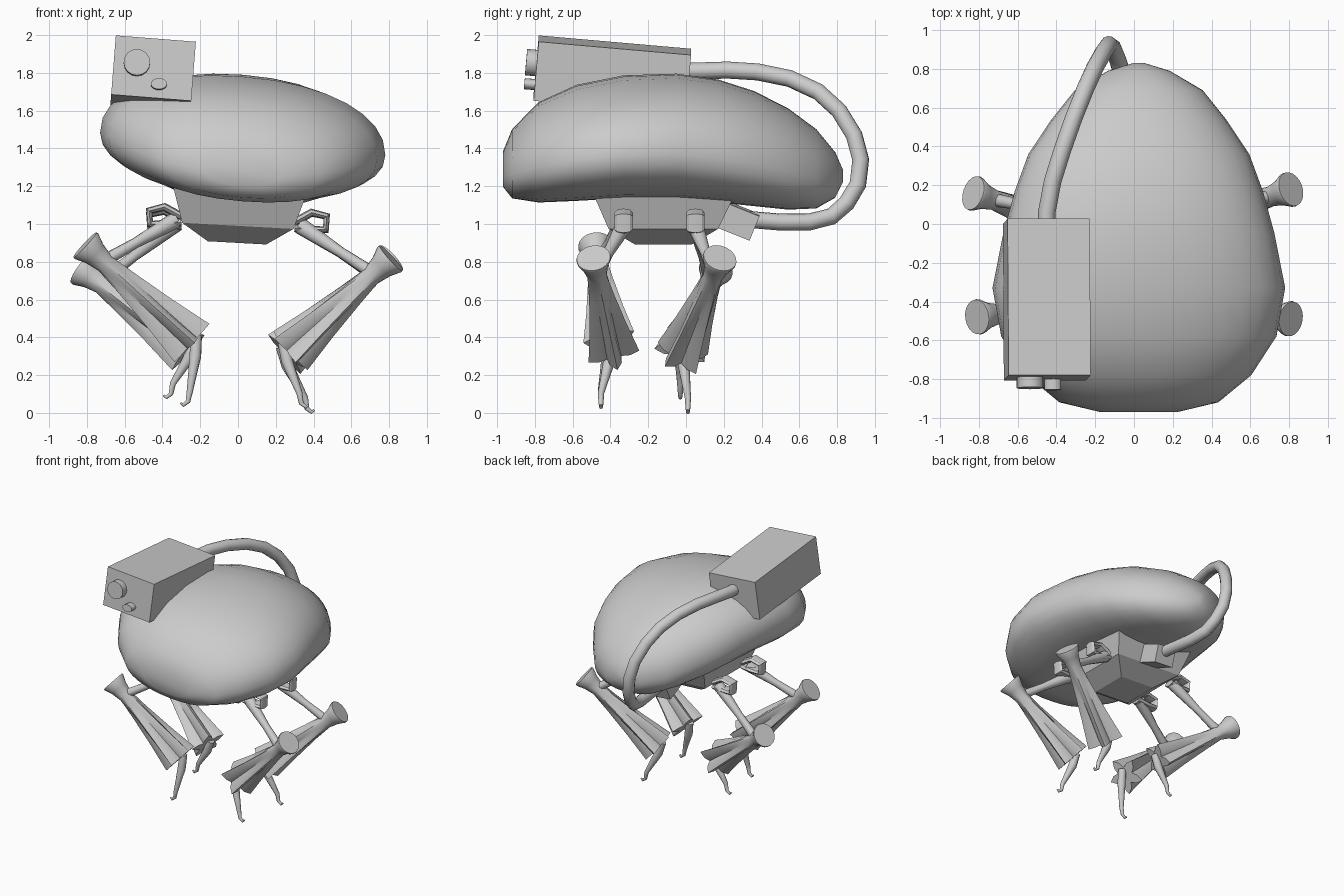
import bpy, bmesh, math
from mathutils import Vector, Matrix, Euler

if "Cube" in bpy.data.objects:
    bpy.data.objects.remove(bpy.data.objects["Cube"], do_unlink=True)

ROLL = math.radians(4.5)


def loft(name, rings, smooth=None):
    """Skin a list of equal-length point rings and cap both ends."""
    bm = bmesh.new()
    rows = [[bm.verts.new(p) for p in ring] for ring in rings]
    n = len(rows[0])
    for a, b in zip(rows, rows[1:]):
        for i in range(n):
            j = (i + 1) % n
            bm.faces.new((a[i], a[j], b[j], b[i]))
    bm.faces.new(rows[0])
    bm.faces.new(rows[-1])
    bmesh.ops.recalc_face_normals(bm, faces=bm.faces)
    mesh = bpy.data.meshes.new(name)
    bm.to_mesh(mesh)
    bm.free()
    obj = bpy.data.objects.new(name, mesh)
    bpy.context.collection.objects.link(obj)
    if smooth:
        bpy.ops.object.select_all(action='DESELECT')
        obj.select_set(True)
        bpy.context.view_layer.objects.active = obj
        bpy.ops.object.shade_smooth_by_angle(angle=math.radians(smooth))
    return obj


def tube(name, points, radii, sides=12, squash=(1, 1), flutes=None, smooth=50):
    """Sweep a round, squashed or fluted section along a path."""
    pts = [Vector(p) for p in points]
    flutes = flutes or [0] * len(pts)
    rings, u = [], None
    for k, p in enumerate(pts):
        d = (pts[min(k + 1, len(pts) - 1)] - pts[max(k - 1, 0)]).normalized()
        if u is None:
            u = d.cross(Vector((0, 0, 1)))
        u = (u - d * u.dot(d)).normalized()
        v = u.cross(d)
        ring = []
        for i in range(sides):
            a = math.tau * i / sides
            r = radii[k] * (1 - flutes[k] * (0.5 - 0.5 * math.cos(5 * a)))
            ring.append(p + u * (r * squash[0] * math.cos(a)) + v * (r * squash[1] * math.sin(a)))
        rings.append(ring)
    return loft(name, rings, smooth)


def box(name, size, matrix):
    x, y, z = (s / 2 for s in size)
    return loft(name, [[matrix @ Vector((sx * x, sy * y, h)) for sx, sy in
                        ((-1, -1), (1, -1), (1, 1), (-1, 1))] for h in (-z, z)])


def power(c, e):
    return math.copysign(abs(c) ** e, c)


# Egg-shaped body: y, half width, bottom, top
stations = [
    (-.97, .20, 1.20, 1.38), (-.92, .41, 1.14, 1.50), (-.78, .58, 1.12, 1.64),
    (-.58, .71, 1.13, 1.73), (-.33, .755, 1.145, 1.78), (-.05, .70, 1.14, 1.79),
    (.17, .64, 1.12, 1.76), (.36, .57, 1.10, 1.70), (.54, .45, 1.08, 1.61),
    (.69, .33, 1.085, 1.50), (.79, .16, 1.14, 1.38), (.83, .03, 1.22, 1.29)]
body_rings = []
for y, w, low, high in stations:
    mid = low + 0.44 * (high - low)
    ring = []
    for i in range(32):
        a = math.tau * i / 32
        x = w * power(math.cos(a), 0.92)
        s = power(math.sin(a), 0.92)
        z = mid + s * ((high - mid) if s > 0 else (mid - low))
        ring.append((x + 0.025, y, z - x * math.tan(ROLL)))
    body_rings.append(ring)
loft("body_shell", body_rings, 70)

# Camera case with two lenses
case = Matrix.Translation((-.45, -.39, 1.79)) @ Euler((math.radians(-5), ROLL, 0)).to_matrix().to_4x4()
box("camera_case", (.425, .81, .315), case)
for name, x, z, r, squash in (("main_lens", -.09, .02, .07, (1, 1)),
                              ("small_lens", .035, -.085, .043, (1, .68))):
    tube(name, [case @ Vector((x, y, z)) for y in (-.39, -.46)], (r, r), 16, squash)

# Hose from the case round the back to the undercarriage
hose = [(-.45, -.02, 1.81), (-.45, .06, 1.81), (-.42, .22, 1.815), (-.37, .38, 1.805),
        (-.31, .55, 1.77), (-.25, .70, 1.70), (-.20, .81, 1.60), (-.155, .89, 1.47),
        (-.13, .925, 1.34), (-.11, .91, 1.21), (-.085, .85, 1.11), (-.06, .77, 1.04),
        (-.03, .65, 1.01), (-.01, .50, 1.01), (0, .32, 1.025)]
tube("hose", hose, [.045] * len(hose), 12)

# Undercarriage: half width, front, back, height
tilt = Matrix.Translation((0, 0, 1)) @ Matrix.Rotation(ROLL * .7, 4, 'Y') @ Matrix.Translation((0, 0, -1))
hull = [(.155, -.27, .03, .90), (.295, -.41, .17, .99), (.36, -.5, .27, 1.2)]
loft("undercarriage", [[tilt @ Vector(p) for p in
                        ((-w, f, z), (w, f, z), (w, b, z), (-w, b, z))] for w, f, b, z in hull])
box("hose_socket", (.17, .2, .14),
    Matrix.Translation((0, .27, 1.02)) @ Euler((math.radians(-22), ROLL, 0)).to_matrix().to_4x4())

# Legs: hip, knee, ankle, claw tip
legs = {
    "front_left": ((.33, -.33, .99), (.81, -.49, .82), (.27, -.39, .33), (.36, -.45, .035)),
    "back_left": ((.33, .05, .99), (.81, .18, .82), (.26, -.02, .31), (.39, .01, .008)),
    "front_right": ((-.33, -.33, 1.02), (-.81, -.48, .89), (-.25, -.40, .37), (-.29, -.45, .045)),
    "back_right": ((-.33, .05, 1.0), (-.83, .16, .76), (-.26, -.03, .34), (-.38, -.03, .085)),
}
for side, joints in legs.items():
    hip, knee, ankle, tip = map(Vector, joints)
    out = Vector((math.copysign(1, hip.x), 0, 0))
    up = Vector((0, 0, 1))

    # Open bracket at the hip
    loop = [(-.03, .02), (.06, .07), (.14, .05), (.135, -.02), (.06, -.02), (-.03, -.01)]
    tube(side + "_hip_bracket", [hip + out * a + up * b for a, b in loop],
         [.022] * len(loop), 8, (2.2, 1), smooth=30)

    # Thigh rod
    elbow = knee.lerp(ankle, .17)
    rod = [hip.lerp(elbow, t) for t in (0, .3, .55, 1)]
    tube(side + "_thigh", rod, (.045, .036, .028, .034), 10)

    # Trumpet-shaped knee running into a pleated shin
    steps = (0, .015, .09, .19, .4, .7, 1)
    tube(side + "_shin", [knee.lerp(ankle, t) for t in steps],
         (.09, .092, .068, .052, .072, .105, .145), 20,
         flutes=(0, 0, 0, 0, .25, .45, .55), smooth=35)

    # Hooked claw
    start = ankle - out * .03 + up * .04
    bend = start.lerp(tip, .3) - out * .015
    low = tip - out * .035 + up * .07
    path = [start, bend, bend.lerp(low, .5), low, tip - out * .025 + up * .015,
            tip - up * .004, tip + out * .014 + up * .008]
    tube(side + "_claw", path, (.03, .032, .024, .017, .013, .01, .006), 10)
